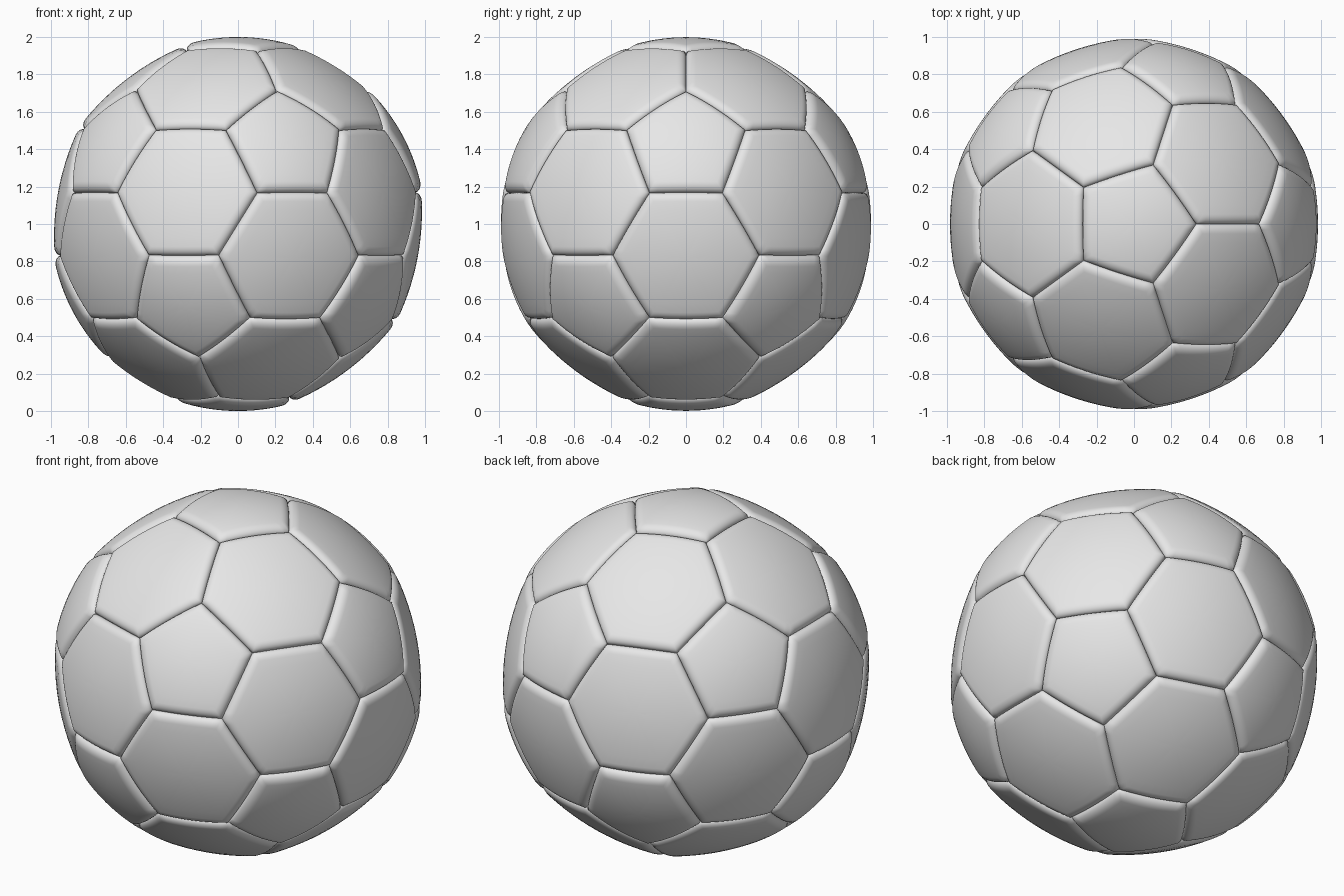
import bpy, bmesh, math
from mathutils import Vector

if "Cube" in bpy.data.objects:
    bpy.data.objects.remove(bpy.data.objects["Cube"], do_unlink=True)

RIM, DEPTH, SKIRT = 0.055, 0.038, 0.93   # rounded rim width, seam depth, hidden skirt radius
SEGS, RIM_RINGS, INNER_RINGS = 10, 8, 6
CENTRE = Vector((0, 0, 1))

leather = bpy.data.materials.new("light_grey")
leather.use_nodes = True
leather.diffuse_color = (0.8, 0.8, 0.8, 1)
leather.node_tree.nodes["Principled BSDF"].inputs["Base Color"].default_value = (0.8, 0.8, 0.8, 1)


def add_panel(bm, corners, roundness):
    """One padded panel: concentric rings pushed toward a sphere, with a rounded rim."""
    n = len(corners)
    mid = sum(corners, Vector()) / n
    inradius = ((corners[0] + corners[1]) / 2 - mid).length
    outline = [corners[i].lerp(corners[(i + 1) % n], s / SEGS)
               for i in range(n) for s in range(SEGS)]

    def place(point, inset):
        k = max(0, 1 - inset / RIM)
        drop = DEPTH * (1 - math.sqrt(max(0, 1 - k * k)))
        radius = point.length + (1 - point.length) * roundness - drop
        return bm.verts.new(CENTRE + point.normalized() * radius)

    # Distances of the rings from the seam, widest first
    insets = [inradius + (RIM - inradius) * i / INNER_RINGS for i in range(1, INNER_RINGS + 1)]
    insets += [RIM * (1 - math.sin(math.pi / 2 * i / RIM_RINGS)) for i in range(1, RIM_RINGS + 1)]
    rings = [[place(mid.lerp(p, 1 - d / inradius), d) for p in outline] for d in insets]
    rings.append([bm.verts.new(CENTRE + p.normalized() * SKIRT) for p in outline])

    hub = place(mid, inradius)
    count = len(outline)
    for j in range(count):
        k = (j + 1) % count
        bm.faces.new((hub, rings[0][j], rings[0][k]))
        for a, b in zip(rings, rings[1:]):
            bm.faces.new((a[j], b[j], b[k], a[k]))


def make_panels(name, outlines, roundness):
    bm = bmesh.new()
    for corners in outlines:
        add_panel(bm, corners, roundness)
    mesh = bpy.data.meshes.new(name)
    bm.to_mesh(mesh)
    bm.free()
    mesh.materials.append(leather)
    obj = bpy.data.objects.new(name, mesh)
    bpy.context.collection.objects.link(obj)
    bpy.ops.object.select_all(action='DESELECT')
    obj.select_set(True)
    bpy.context.view_layer.objects.active = obj
    bpy.ops.object.shade_smooth_by_angle(angle=math.radians(60))


def cut(a, b):
    """Corner one third of the way along an edge, on the unit sphere."""
    return a.lerp(b, 1 / 3).normalized()


# Icosahedron that is truncated into the panel layout
ico = bmesh.new()
bmesh.ops.create_icosphere(ico, subdivisions=1, radius=1)

hexagons = []
for face in ico.faces:
    pts = [v.co.copy() for v in face.verts]
    corners = []
    for i in range(3):
        a, b = pts[i], pts[(i + 1) % 3]
        corners += [cut(a, b), cut(b, a)]
    hexagons.append(corners)

pentagons = []
for v in ico.verts:
    axis = v.co.normalized()
    side = axis.orthogonal().normalized()
    up = axis.cross(side)
    corners = [cut(v.co, e.other_vert(v).co) for e in v.link_edges]
    corners.sort(key=lambda p: math.atan2(p.dot(up), p.dot(side)))
    pentagons.append(corners)
ico.free()

make_panels("hexagon_panels", hexagons, 0.72)
make_panels("pentagon_panels", pentagons, 0.98)
